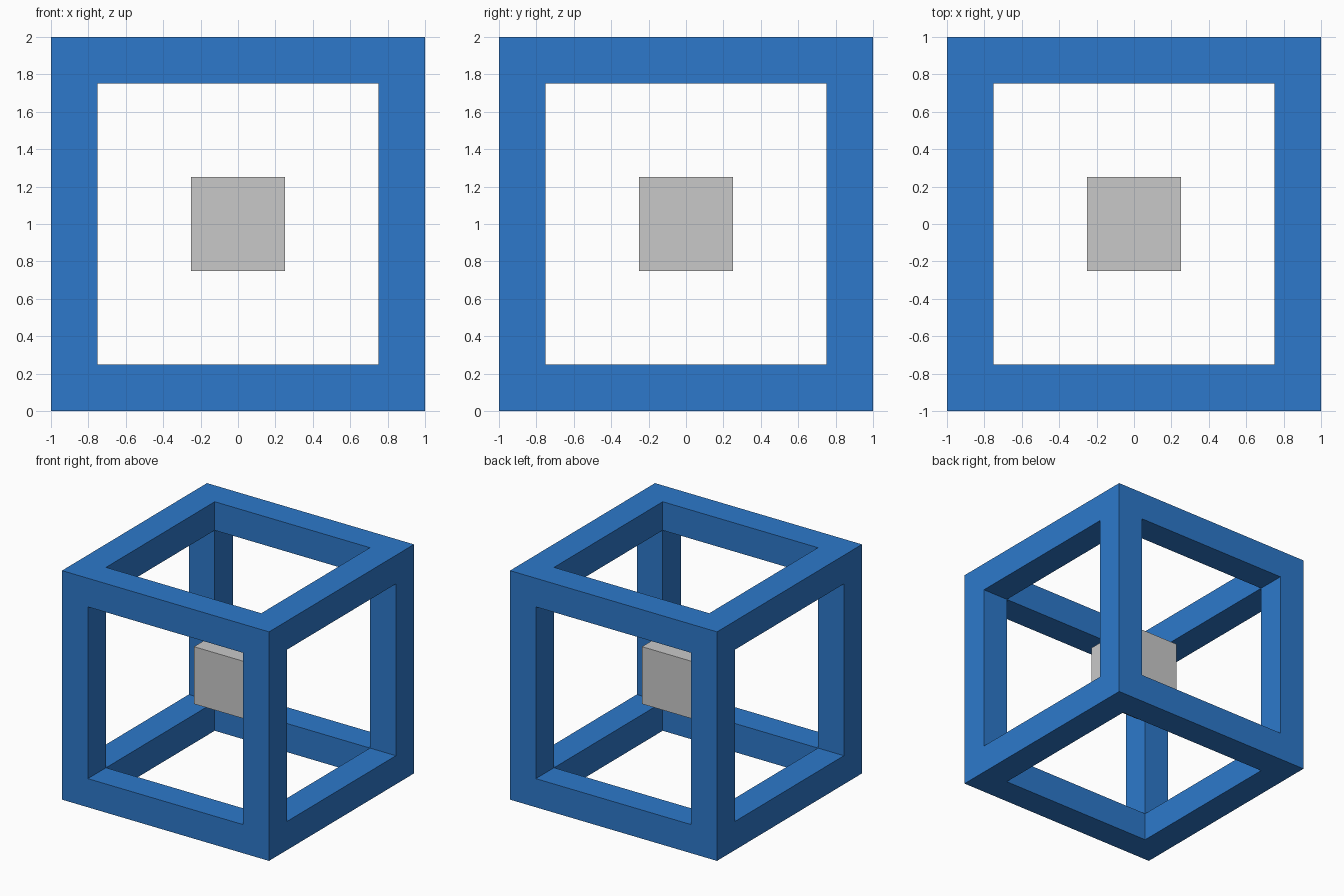
import bpy, bmesh
from itertools import product
from mathutils import Vector

if "Cube" in bpy.data.objects:
    bpy.data.objects.remove(bpy.data.objects["Cube"])


def material(name, rgb):
    m = bpy.data.materials.new(name)
    m.diffuse_color = (*rgb, 1.0)
    m.use_nodes = True
    m.node_tree.nodes["Principled BSDF"].inputs["Base Color"].default_value = m.diffuse_color
    return m


blue = material("blue", (0.026, 0.191, 0.597))
grey = material("light grey", (0.584, 0.584, 0.584))


def finish(name, bm, mat):
    bmesh.ops.recalc_face_normals(bm, faces=bm.faces)
    me = bpy.data.meshes.new(name)
    bm.to_mesh(me)
    bm.free()
    me.materials.append(mat)
    ob = bpy.data.objects.new(name, me)
    ob.location.z = 1.0
    bpy.context.collection.objects.link(ob)
    return ob


# Open cube frame: outer skin of the corner and bar cells in a 3 x 3 x 3 split
cuts = (-1.0, -0.75, 0.75, 1.0)


def solid(cell):
    return all(0 <= c <= 2 for c in cell) and sum(c == 1 for c in cell) <= 1


bm = bmesh.new()
for cell in product(range(3), repeat=3):
    if not solid(cell):
        continue
    for axis, side in product(range(3), (0, 1)):
        neighbour = list(cell)
        neighbour[axis] += 2 * side - 1
        if solid(neighbour):
            continue
        u, v = (axis + 1) % 3, (axis + 2) % 3
        verts = []
        for du, dv in ((0, 0), (1, 0), (1, 1), (0, 1)):
            p = Vector()
            p[axis] = cuts[cell[axis] + side]
            p[u] = cuts[cell[u] + du]
            p[v] = cuts[cell[v] + dv]
            verts.append(bm.verts.new(p))
        bm.faces.new(verts if side else verts[::-1])
bmesh.ops.remove_doubles(bm, verts=bm.verts, dist=1e-4)
finish("cube_frame", bm, blue)

# Small floating cube at the centre
bm = bmesh.new()
bmesh.ops.create_cube(bm, size=0.5)
finish("centre_cube", bm, grey)
